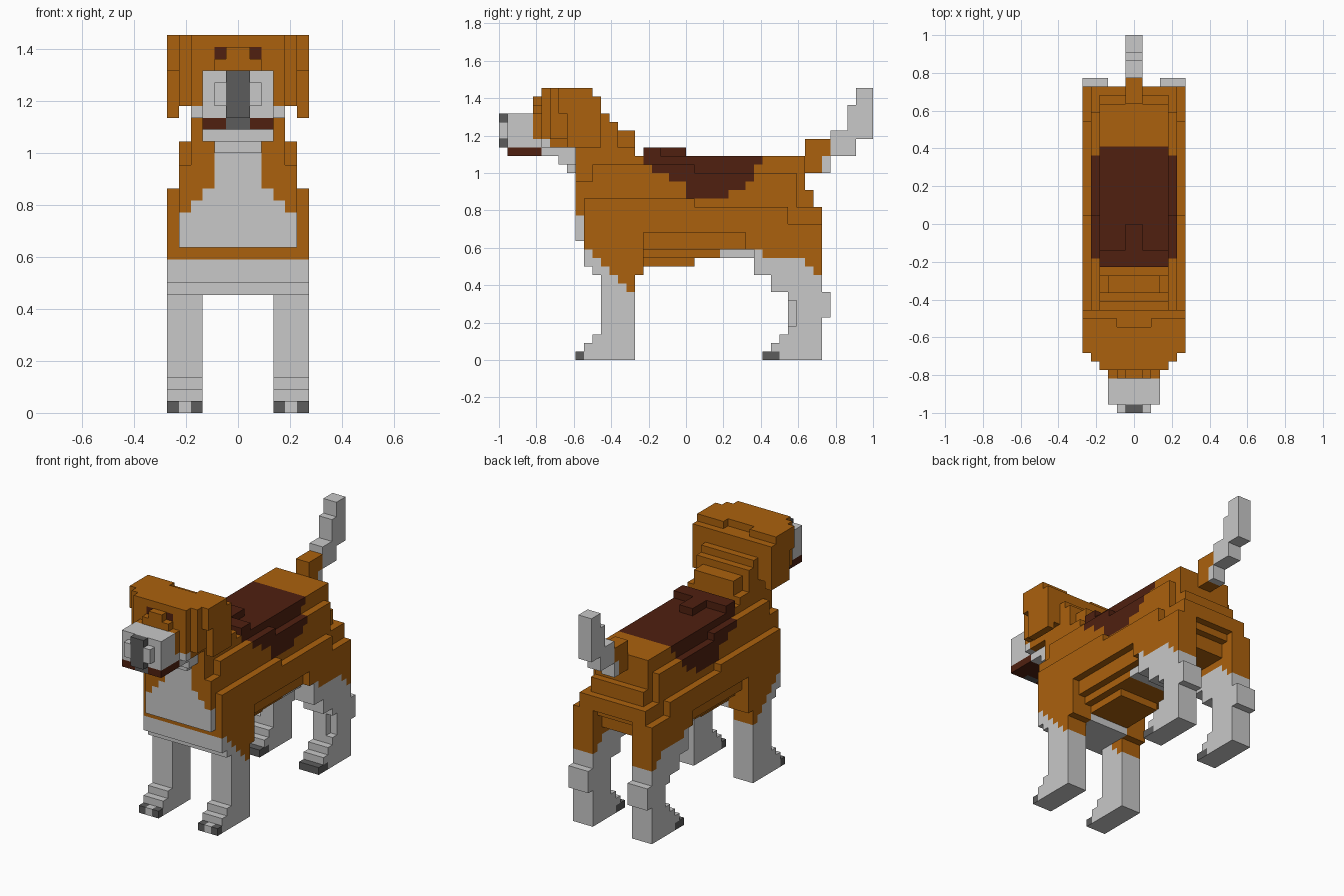
import bpy, bmesh

if "Cube" in bpy.data.objects:
    bpy.data.objects.remove(bpy.data.objects["Cube"])

U = 1 / 22  # size of one cube of the block grid
ORANGE, WHITE, BROWN, GREY = range(4)
MATS = []
for name, col in (("orange fur", (0.41, 0.12, 0.004)), ("white fur", (0.58, 0.58, 0.58)),
                  ("dark brown", (0.08, 0.0145, 0.005)), ("dark grey", (0.107, 0.107, 0.107))):
    m = bpy.data.materials.new(name)
    m.diffuse_color = (*col, 1)
    m.use_nodes = True
    m.node_tree.nodes["Principled BSDF"].inputs["Base Color"].default_value = m.diffuse_color
    MATS.append(m)

cells = {}


def box(part, w, y0, y1, z0, z1, inner=0):
    """Fill a mirrored block, from |x| = inner to w; the first part to claim a cell keeps it."""
    for x in range(inner, w):
        for y in range(y0, y1):
            for z in range(z0, z1):
                cells.setdefault((x, y, z), part)
                cells.setdefault((-x - 1, y, z), part)


# Barrel: nested shells, each narrower, longer and taller
for i in range(3):
    box("torso", 6 - i, i - 12, 12 + i, max(13, 15 - 2 * i), min(24, 18 + 4 * i))
# Chest and shoulders
box("torso", 5, -13, -11, 14, 21)
box("torso", 4, -13, -10, 21, 24)
box("torso", 5, -11, 1, 20, 23)
box("torso", 6, -12, 1, 18, 19)
box("torso", 6, -12, -5, 11, 15)
box("torso", 6, -11, -5, 10, 11)
# Rump and haunches
box("torso", 6, 7, 16, 13, 16, inner=3)
box("torso", 5, 12, 16, 16, 18)
box("torso", 4, 12, 15, 15, 20)
# Belly
box("torso", 4, -5, 8, 12, 13)
box("torso", 3, -5, 1, 11, 12)
# Saddle ridge
box("torso", 4, -5, -3, 24, 25)
box("torso", 1, -3, 0, 24, 25)

# Neck steps and throat steps
box("neck", 4, -13, -6, 22, 25)
box("neck", 3, -8, -6, 25, 27)
for i in range(2):
    box("neck", 4, -13, i - 9, 25, 29 - i)
for i in range(3):
    box("neck", 3 - i // 2, i - 16, -13, 24 - i, 25)

# Head with stepped face
box("head", 4, -17, -12, 25, 32)
box("head", 4, -12, -11, 31, 32, inner=2)
box("head", 4, -12, -10, 25, 31)
for i in range(3):
    box("head", 3 - i, -18, -17, 25, 29 + i)

# Ears
box("ears", 6, -15, -11, 29, 32, inner=4)
box("ears", 6, -14, -10, 26, 31, inner=4)
box("ears", 5, -16, -14, 26, 32, inner=4)
box("ears", 6, -14, -10, 25, 26, inner=5)

# Muzzle, nose and jaw
box("muzzle", 3, -21, -16, 24, 29)
box("muzzle", 2, -22, -21, 26, 28)
box("muzzle", 1, -22, -21, 25, 29)

# Legs with stepped paws
for z in range(10):
    box("front_legs", 6, min(z - 13, -10), -6, z, z + 1, inner=3)
    box("hind_legs", 5, min(9 + z, 12) if z < 8 else 10, 16, z, z + 1, inner=3)
    shin = min(9 + z, 13) if z < 7 else 12
    box("hind_legs", 6, shin if z < 8 else 10, 16, z, z + 1, inner=5)
box("hind_legs", 6, 8, 16, 10, 13, inner=3)
box("hind_legs", 6, 16, 17, 5, 8, inner=3)

# Tail
box("tail", 1, 14, 17, 22, 26)
box("tail", 1, 17, 20, 24, 27)
box("tail", 1, 19, 20, 27, 30)
box("tail", 1, 20, 22, 26, 32)


def body_colour(a, y, z):
    # Saddle patch widens upward
    front, back = max(-5, min(0, 2 * (20 - z))), min(10, z - 14)
    if z >= 19 and front <= y < back + (z in (20, 21)):
        return BROWN
    # White bib, wide at the bottom
    bib = 5 if z < 17 else max(2, 21 - z)
    if y < -12 and a < bib:
        return WHITE
    # Stockings with slanted upper edges
    if y < -4:
        return WHITE if z + y < 1 or (z < 11 and a < 3 and y < -5) else ORANGE
    if y >= 4:
        return WHITE if z < (13 if y < 9 else min(12, 25 - y)) else ORANGE
    return ORANGE


def face_colour(part, c, d):
    x, y, z = c
    a = x if x >= 0 else -x - 1
    if part == "tail":
        return WHITE if y > 16 or (y == 16 and z < 24) else ORANGE
    if part == "ears":
        return ORANGE
    if part == "muzzle":
        if a < 1 and y == (-21 if z == 24 else -22):
            return GREY
        return BROWN if z == 24 and y < -17 else WHITE
    if part == "head" and a == 1 and z == 30 and d[1] == -1:
        return BROWN  # eyes
    if part in ("head", "neck"):
        if y < -13:
            return WHITE if z < (26 if y < -16 else 25) else ORANGE
        return WHITE if a < 2 and y == -13 and z < 25 else ORANGE
    if z == 0 and d[2] >= 0:  # toes
        if (part == "front_legs" and y == -13 and a != 4) or (part == "hind_legs" and y < 11):
            return GREY
    return body_colour(a, y, z)


# Build the outer skin of each part and merge flat areas of one colour
for part in dict.fromkeys(cells.values()):
    bm = bmesh.new()
    verts = {}
    for c, owner in cells.items():
        if owner != part:
            continue
        for axis in range(3):
            for s in (0, 1):
                d = tuple((2 * s - 1) if i == axis else 0 for i in range(3))
                if tuple(c[i] + d[i] for i in range(3)) in cells:
                    continue
                quad = []
                for u, v in ((0, 0), (1, 0), (1, 1), (0, 1)):
                    p = list(c)
                    p[axis] += s
                    p[(axis + 1) % 3] += u
                    p[(axis + 2) % 3] += v
                    p = tuple(p)
                    if p not in verts:
                        verts[p] = bm.verts.new([k * U for k in p])
                    quad.append(verts[p])
                f = bm.faces.new(quad if s else quad[::-1])
                f.material_index = face_colour(part, c, d)
    bmesh.ops.dissolve_limit(bm, angle_limit=0.01, verts=bm.verts[:], edges=bm.edges[:],
                             delimit={'MATERIAL'})
    me = bpy.data.meshes.new(part)
    bm.to_mesh(me)
    bm.free()
    for m in MATS:
        me.materials.append(m)
    bpy.context.collection.objects.link(bpy.data.objects.new(part, me))
